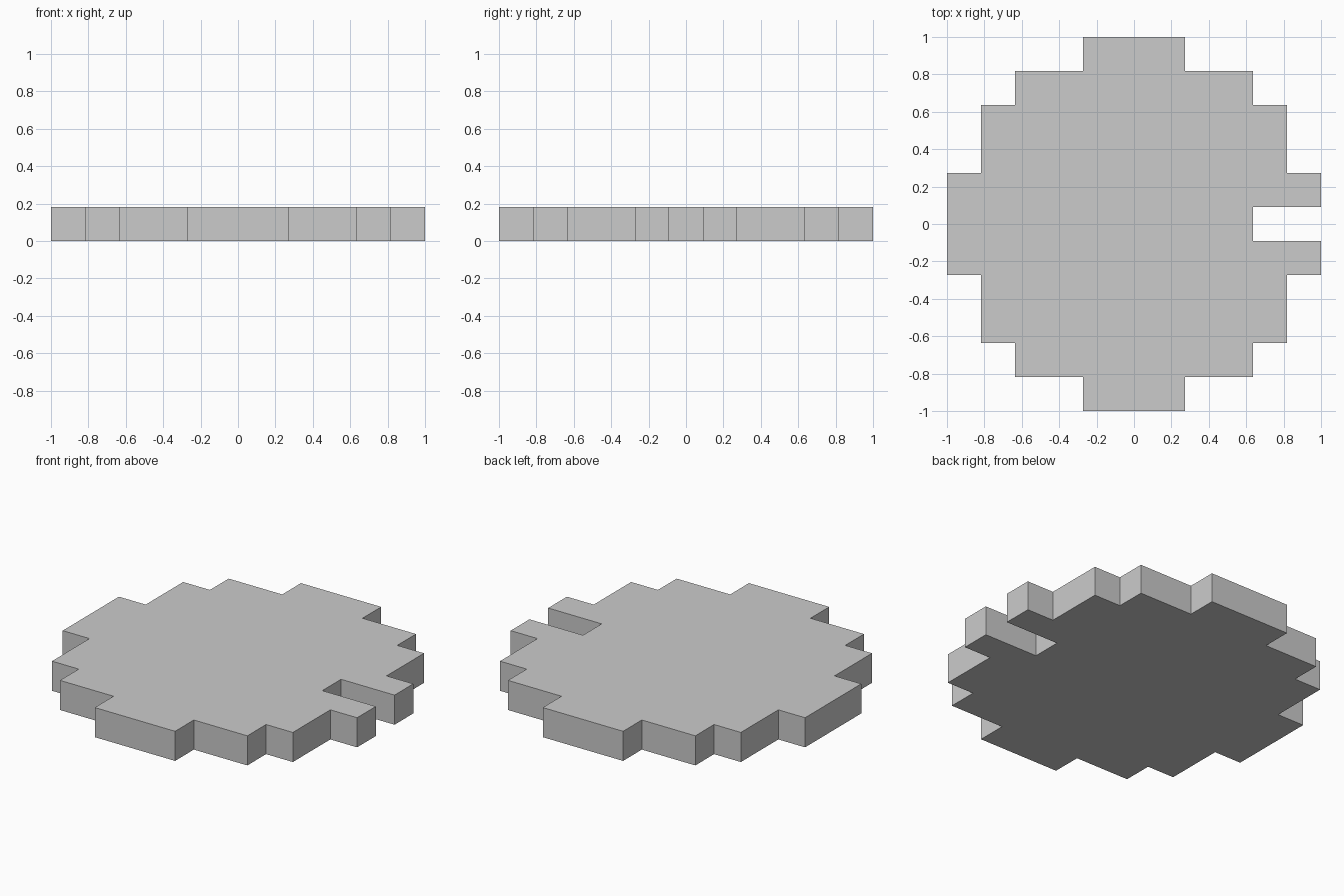
import bpy
import bmesh

if "Cube" in bpy.data.objects:
    bpy.data.objects.remove(bpy.data.objects["Cube"])

U = 2 / 11  # one block; the disc is 11 blocks wide and 1 block thick

# Stepped outline of one quarter, in blocks
quarter = [(5.5, 1.5), (4.5, 1.5), (4.5, 3.5), (3.5, 3.5),
           (3.5, 4.5), (1.5, 4.5), (1.5, 5.5)]
# Upper half: notch edge, right quarter, mirrored left quarter
upper = [(3.5, 0.5), (5.5, 0.5)] + quarter + [(-x, y) for x, y in reversed(quarter)]
outline = upper + [(x, -y) for x, y in reversed(upper)]

# Extrude the outline into a solid slab
bm = bmesh.new()
base = bm.faces.new([bm.verts.new((x * U, y * U, 0)) for x, y in outline])
top = bmesh.ops.extrude_face_region(bm, geom=[base], use_keep_orig=True)
bmesh.ops.translate(bm, vec=(0, 0, U),
                    verts=[g for g in top["geom"] if isinstance(g, bmesh.types.BMVert)])
bmesh.ops.recalc_face_normals(bm, faces=bm.faces)

mesh = bpy.data.meshes.new("notched_disc")
bm.to_mesh(mesh)
bm.free()
bpy.context.collection.objects.link(bpy.data.objects.new("notched_disc", mesh))
